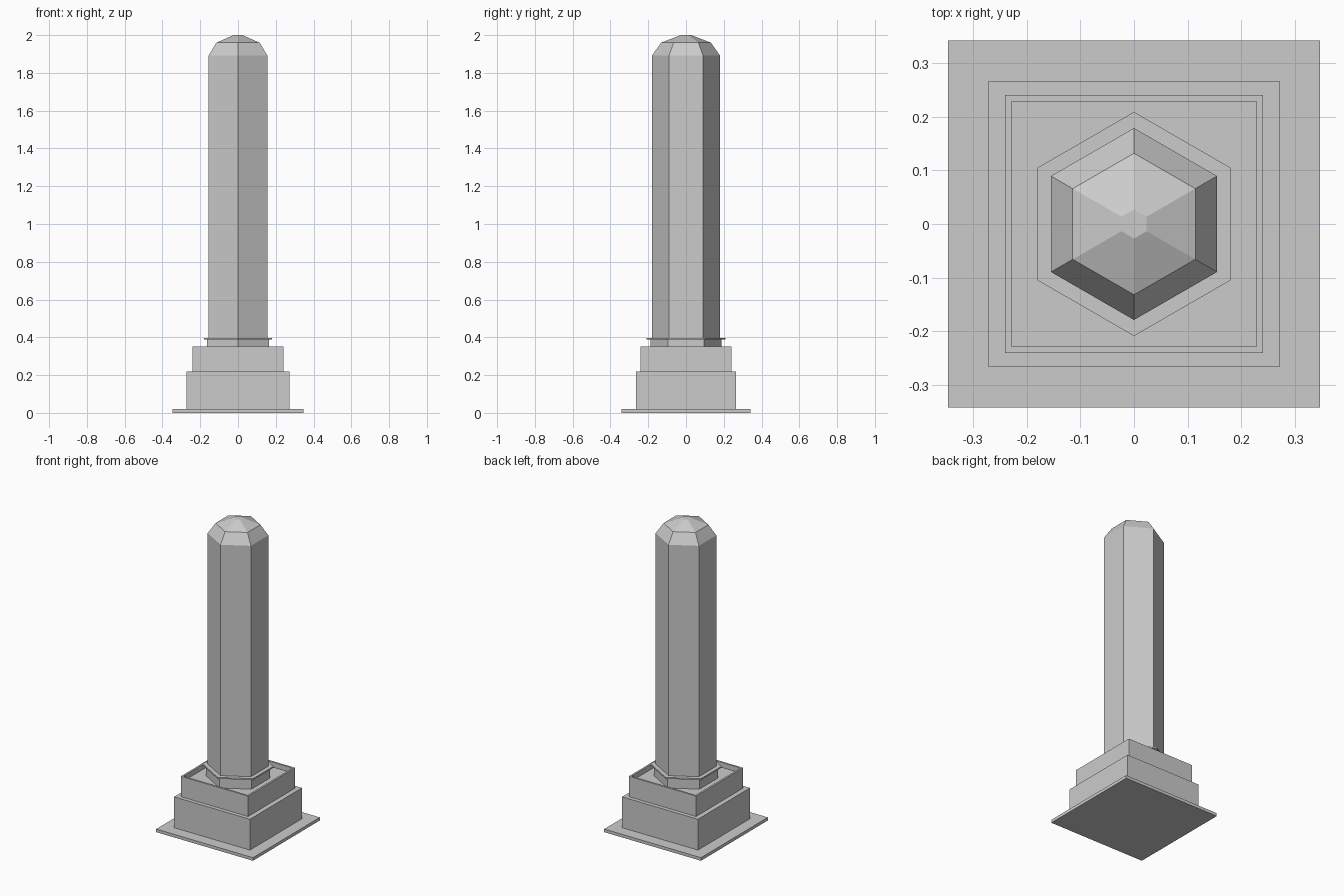
import bpy, bmesh
from math import pi, sin, cos

cube = bpy.data.objects.get("Cube")
if cube:
    bpy.data.objects.remove(cube, do_unlink=True)

stone = bpy.data.materials.new("grey_stone")
stone.use_nodes = True
colour = (0.6, 0.6, 0.6, 1)
stone.diffuse_color = colour
stone.node_tree.nodes["Principled BSDF"].inputs["Base Color"].default_value = colour


def square(hx, hy, z):
    return [(-hx, -hy, z), (hx, -hy, z), (hx, hy, z), (-hx, hy, z)]


def hexagon(r, z):
    # Corners point to the front and the back
    return [(r * sin(i * pi / 3), -r * cos(i * pi / 3), z) for i in range(6)]


def loft(name, rings):
    """Join rings of points by side faces and cap both ends."""
    bm = bmesh.new()
    loops = [[bm.verts.new(p) for p in ring] for ring in rings]
    n = len(loops[0])
    for low, high in zip(loops, loops[1:]):
        for i in range(n):
            j = (i + 1) % n
            bm.faces.new((low[i], low[j], high[j], high[i]))
    bm.faces.new(loops[0][::-1])
    bm.faces.new(loops[-1])
    bmesh.ops.recalc_face_normals(bm, faces=bm.faces)
    mesh = bpy.data.meshes.new(name)
    bm.to_mesh(mesh)
    bm.free()
    mesh.materials.append(stone)
    obj = bpy.data.objects.new(name, mesh)
    bpy.context.collection.objects.link(obj)
    return obj


# Stepped square base
loft("ground_slab", [square(0.347, 0.342, 0), square(0.347, 0.342, 0.02)])
loft("lower_plinth", [square(0.272, 0.266, 0.02), square(0.272, 0.266, 0.22)])

# Upper plinth with a thin rim around a shallow recess
loft("upper_plinth", [square(0.241, 0.241, 0.22), square(0.241, 0.241, 0.352),
                      square(0.229, 0.229, 0.352), square(0.229, 0.229, 0.32)])

# Six-sided collar and its thin cap plate
loft("collar", [hexagon(0.188, 0.32), hexagon(0.188, 0.39)])
loft("collar_plate", [hexagon(0.209, 0.388), hexagon(0.209, 0.397)])

# Six-sided shaft with a faceted dome
profile = [(0.179, 0.397), (0.179, 1.893), (0.132, 1.96), (0.027, 2.0)]
loft("column_shaft", [hexagon(r, z) for r, z in profile])
